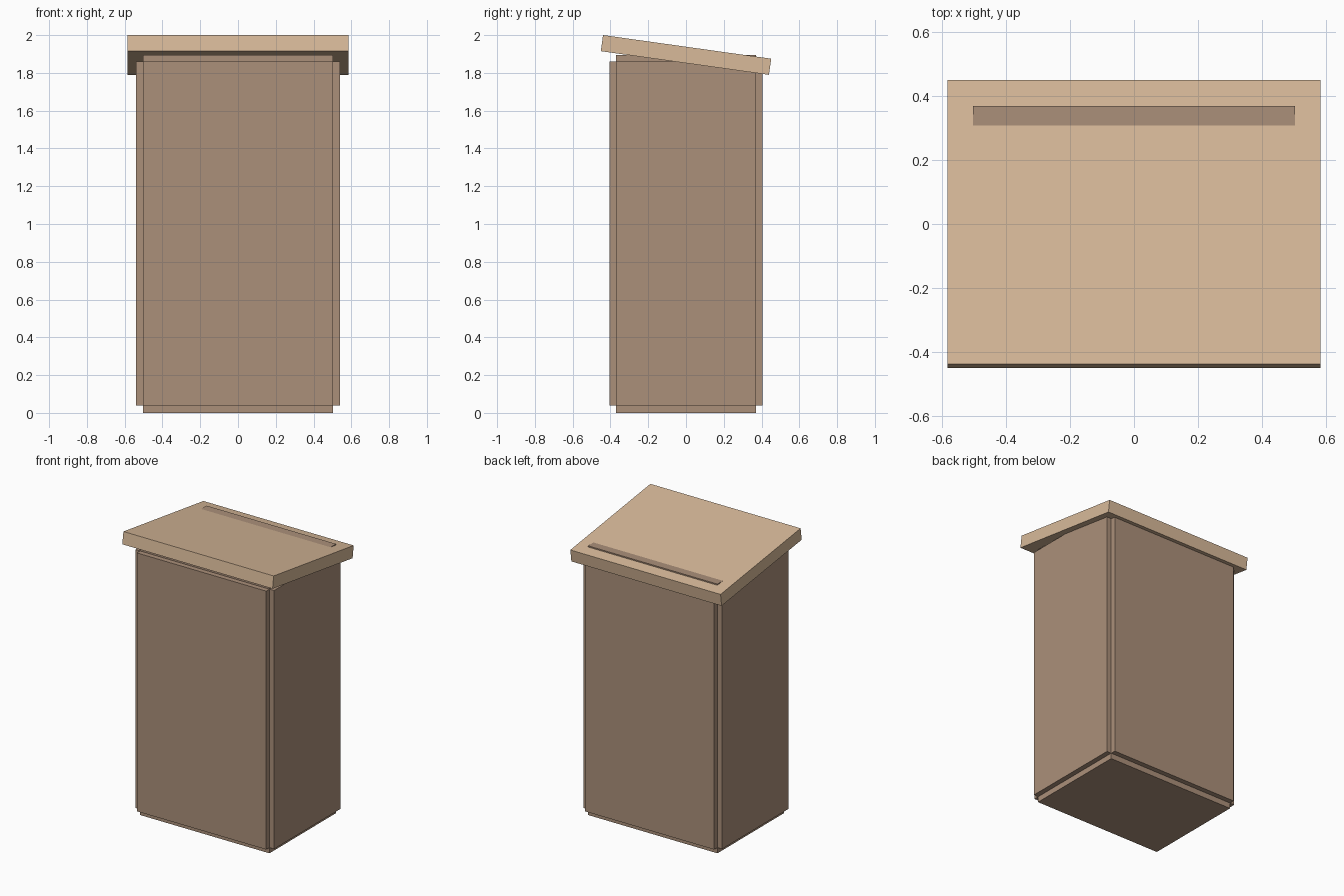
import bpy
import math

if "Cube" in bpy.data.objects:
    bpy.data.objects.remove(bpy.data.objects["Cube"])


def material(name, color):
    m = bpy.data.materials.new(name)
    m.diffuse_color = color
    m.use_nodes = True
    m.node_tree.nodes["Principled BSDF"].inputs["Base Color"].default_value = m.diffuse_color
    return m


def box(name, size, center, mat, tilt=0.0):
    bpy.ops.mesh.primitive_cube_add(size=1, location=center)
    ob = bpy.context.object
    ob.name = name
    ob.scale = size
    bpy.ops.object.transform_apply(location=False, rotation=False, scale=True)
    ob.rotation_euler.x = tilt
    ob.data.materials.append(mat)
    return ob


body_mat = material("body_wood", (0.41, 0.28, 0.195, 1))
roof_mat = material("roof_wood", (0.69, 0.49, 0.32, 1))

HX, HY, TOP = 0.504, 0.37, 1.895   # core half sizes and height
T = 0.036                          # panel thickness
Z0, Z1 = 0.04, 1.859               # panel bottom and top
zc, h = (Z0 + Z1) / 2, Z1 - Z0

# Core block; its flat top pokes through the low rear of the roof
box("core", (2 * HX, 2 * HY, TOP), (0, 0, TOP / 2), body_mat)

# Raised panels on all four sides, leaving notched corners
for s, fb, lr in ((-1, "front", "left"), (1, "back", "right")):
    box(fb + "_panel", (2 * HX, T, h), (0, s * (HY + T / 2), zc), body_mat)
    box(lr + "_panel", (T, 2 * HY, h), (s * (HX + T / 2), 0, zc), body_mat)

# Sloping roof slab, high at the front
box("roof", (1.17, 0.899, 0.086), (0, 0, 1.895), roof_mat, -math.radians(8))
